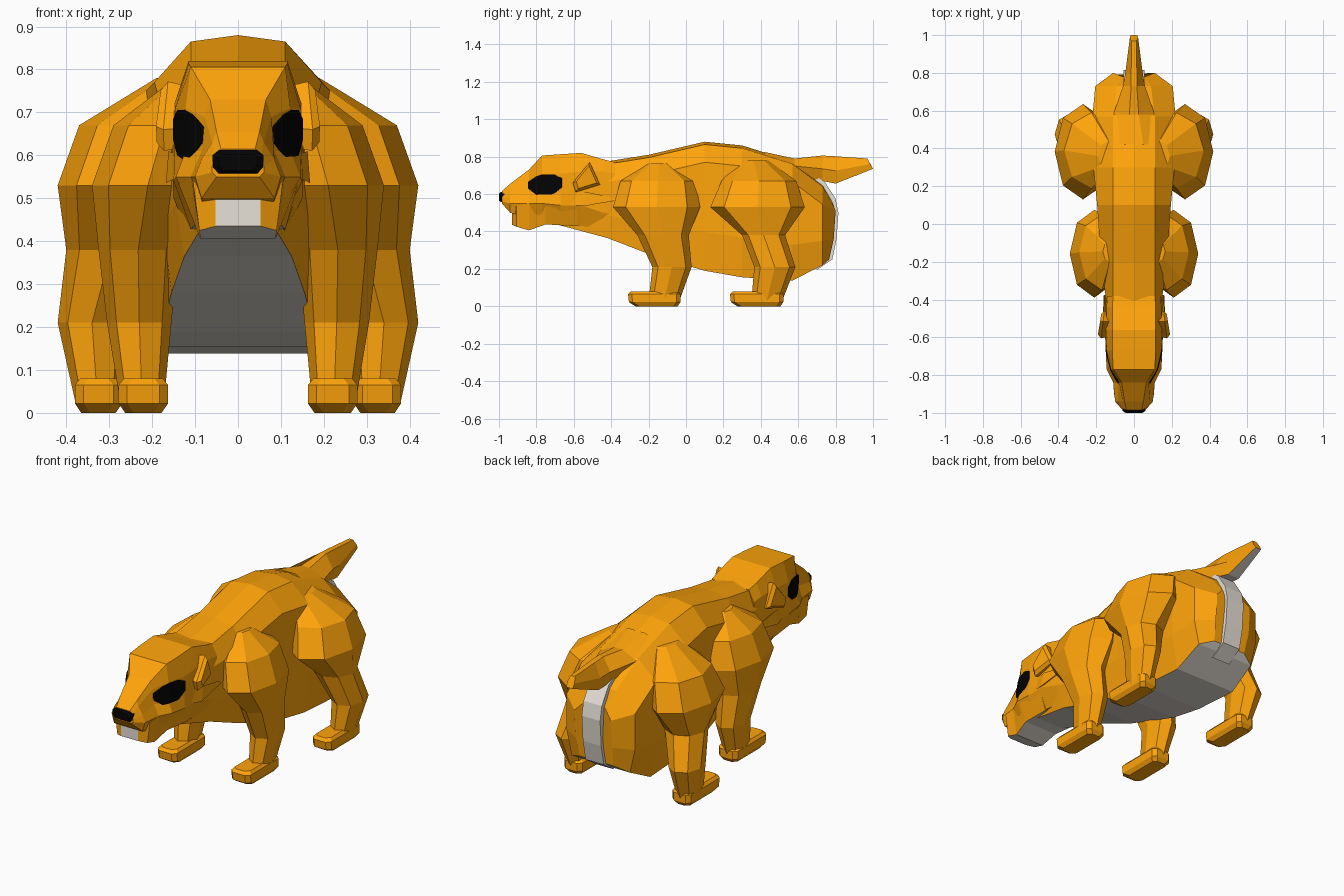
import bpy, bmesh
from math import cos, sin, pi


def material(name, rgb):
    m = bpy.data.materials.new(name)
    m.diffuse_color = (*rgb, 1)
    return m


FUR = material("orange_fur", (1.0, 0.37, 0.003))
CREAM = material("pale_fur", (0.80, 0.75, 0.68))
BLACK = material("black", (0.001, 0.001, 0.001))


def loft(name, rings, mat=FUR, under=None, cap_mat=None):
    """Skin closed rings of points; optionally recolour the underside strip and first cap."""
    bm = bmesh.new()
    rows = [[bm.verts.new(p) for p in r] for r in rings]
    n = len(rows[0])
    for a, b in zip(rows, rows[1:]):
        for i in range(n):
            j = (i + 1) % n
            f = bm.faces.new((a[i], a[j], b[j], b[i]))
            if under and i == (n + 1) // 2 - 1:
                f.material_index = 1
    first = bm.faces.new(rows[0])
    if cap_mat:
        first.material_index = 1
    bm.faces.new(rows[-1])
    bmesh.ops.recalc_face_normals(bm, faces=bm.faces)
    me = bpy.data.meshes.new(name)
    bm.to_mesh(me)
    bm.free()
    me.materials.append(mat)
    if under or cap_mat:
        me.materials.append(under or cap_mat)
    ob = bpy.data.objects.new(name, me)
    bpy.context.collection.objects.link(ob)
    return ob


def sym(half):
    """Mirror a half section (listed top to bottom) into a closed ring."""
    return half + [(-x, y, z) for x, y, z in reversed(half) if x]


def flat(y, *xz):
    return sym([(x, y, z) for x, z in xz])


def pair(name, rings, mat=FUR):
    for s, side in ((1, "left"), (-1, "right")):
        loft(f"{name}_{side}", [[(s * x, y, z) for x, y, z in r] for r in rings], mat)


# Body: y, top, bottom, half widths at back, flank and belly
sections = [
    (-.70, .60, .44, .07, .08, .08), (-.42, .775, .365, .11, .145, .125),
    (-.20, .81, .28, .11, .175, .155), (.10, .88, .19, .11, .195, .18),
    (.30, .86, .155, .11, .215, .185), (.57, .775, .138, .11, .22, .185),
    (.73, .655, .22, .09, .205, .175)]
body = [flat(y, (0, zt), (wt, zt - .015), (wm, zt - .11), (wm, zb + .3 * (zt - zb)), (wb, zb))
        for y, zt, zb, wt, wm, wb in sections]
body.append(sym([(0, .78, .56), (.06, .78, .56), (.11, .80, .51), (.11, .79, .36),
                 (.10, .765, .25)]))
loft("body", body, under=CREAM)

# Pale strip down the rump
path = [(.64, .725), (.74, .668), (.80, .575), (.815, .50), (.805, .36), (.782, .25), (.70, .195)]
loft("rump_strip", [sym([(.055, y, z), (.055, y + .2 * (.55 - y), z + .2 * (.45 - z))])
                    for y, z in path], CREAM)

# Tail with pale underside
loft("tail", [
    flat(.42, (.05, .825), (.12, .79), (.10, .74)),
    flat(.58, (.025, .79), (.11, .75), (.08, .69)),
    flat(.73, (.015, .806), (.058, .735), (.045, .67)),
    flat(.80, (.015, .802), (.046, .725), (.035, .656)),
    sym([(.012, .97, .79), (.022, .985, .76), (.018, 1.0, .735)])], under=CREAM)

# Head with upper muzzle
loft("head", [
    flat(-.38, (.11, .77), (.14, .71), (.15, .60), (.145, .50), (.11, .40)),
    flat(-.44, (.115, .785), (.145, .72), (.15, .60), (.15, .50), (.11, .41)),
    flat(-.56, (.115, .82), (.148, .72), (.152, .62), (.152, .54), (.11, .43)),
    flat(-.67, (.115, .813), (.146, .71), (.148, .61), (.15, .54), (.10, .44)),
    flat(-.77, (.11, .806), (.122, .71), (.122, .61), (.145, .55), (.09, .45)),
    flat(-.84, (.065, .73), (.078, .69), (.085, .61), (.11, .55), (.08, .47)),
    flat(-.94, (.05, .655), (.06, .63), (.085, .59), (.10, .55), (.085, .50)),
    flat(-.985, (.04, .615), (.055, .60), (.06, .575), (.06, .56), (.05, .55))])

# Lower jaw with pale chin
loft("lower_jaw", [
    flat(-.93, (.052, .505), (.052, .435)),
    flat(-.905, (.105, .54), (.09, .425)),
    flat(-.84, (.11, .55), (.088, .406)),
    flat(-.75, (.145, .55), (.10, .438)),
    flat(-.58, (.145, .53), (.11, .428))], under=CREAM, cap_mat=CREAM)

# Nose
loft("nose", [flat(-.955, (.04, .615), (.058, .60), (.058, .575), (.04, .558)),
              flat(-.99, (.045, .612), (.06, .60), (.058, .572), (.045, .558)),
              flat(-1.0, (.035, .602), (.045, .595), (.045, .578), (.035, .565))], BLACK)

# Eyes: columns of y, x, low z, high z wrapped round the cheek
eye = [(-.845, .086, .63, .665), (-.80, .112, .595, .695), (-.77, .127, .59, .705),
       (-.71, .142, .60, .705), (-.665, .151, .635, .685)]
pair("eye", [[(x, y, a), (x, y, b), (x - .04, y + .015, b), (x - .04, y + .015, a)]
             for y, x, a, b in eye], BLACK)

# Ears and cheek tufts
ear_outline = [(-.605, .66), (-.515, .772), (-.46, .65), (-.59, .61)]
pair("ear", [[(x + (-.53 - y) * .12, -.53 + (y + .53) * k, .69 + (z - .69) * k)
              for y, z in ear_outline] for x, k in ((.13, .9), (.165, 1), (.182, .75))])
pair("cheek_tuft", [
    [(.14, -.66, .55), (.14, -.65, .60), (.12, -.65, .57)],
    [(.168, -.55, .535), (.162, -.53, .61), (.12, -.53, .57)],
    [(.16, -.375, .565), (.155, -.38, .58), (.14, -.38, .57)]])

# Legs: z, x min, x max, y min, y max for each eight-sided ring
legs = {
    "front": ([(.765, .09, .165, -.20, -.09), (.67, .05, .29, -.35, .05),
               (.53, .08, .34, -.39, .075), (.38, .14, .325, -.26, .015),
               (.21, .155, .305, -.18, .03), (.03, .172, .275, -.20, -.035)],
              (.163, .278, -.31, -.03)),
    "rear": ([(.78, .08, .19, .28, .44), (.67, .08, .37, .19, .59),
              (.53, .12, .42, .13, .635), (.38, .19, .40, .30, .53),
              (.21, .26, .42, .365, .585), (.03, .275, .38, .35, .515)],
             (.27, .38, .235, .52))}
for name, (rings, (x0, x1, y0, y1)) in legs.items():
    pair(f"{name}_leg", [[((a + b) / 2 + (b - a) / 2 * cos(k * pi / 4),
                           (c + d) / 2 + (d - c) / 2 * sin(k * pi / 4), z) for k in range(8)]
                         for z, a, b, c, d in rings])
    # Paw with chamfered corners, its toe lifted slightly
    paw = []
    for z, e, f in ((0, .015, .04), (.022, 0, .005), (.065, 0, 0), (.08, .012, .015)):
        a, b, c, d, k = x0 + e, x1 - e, y0 + f, y1 - e, .02
        paw.append([(a + k, c, z), (b - k, c, z), (b, c + k, z), (b, d - k, z),
                    (b - k, d, z), (a + k, d, z), (a, d - k, z), (a, c + k, z)])
    pair(f"{name}_paw", paw)
